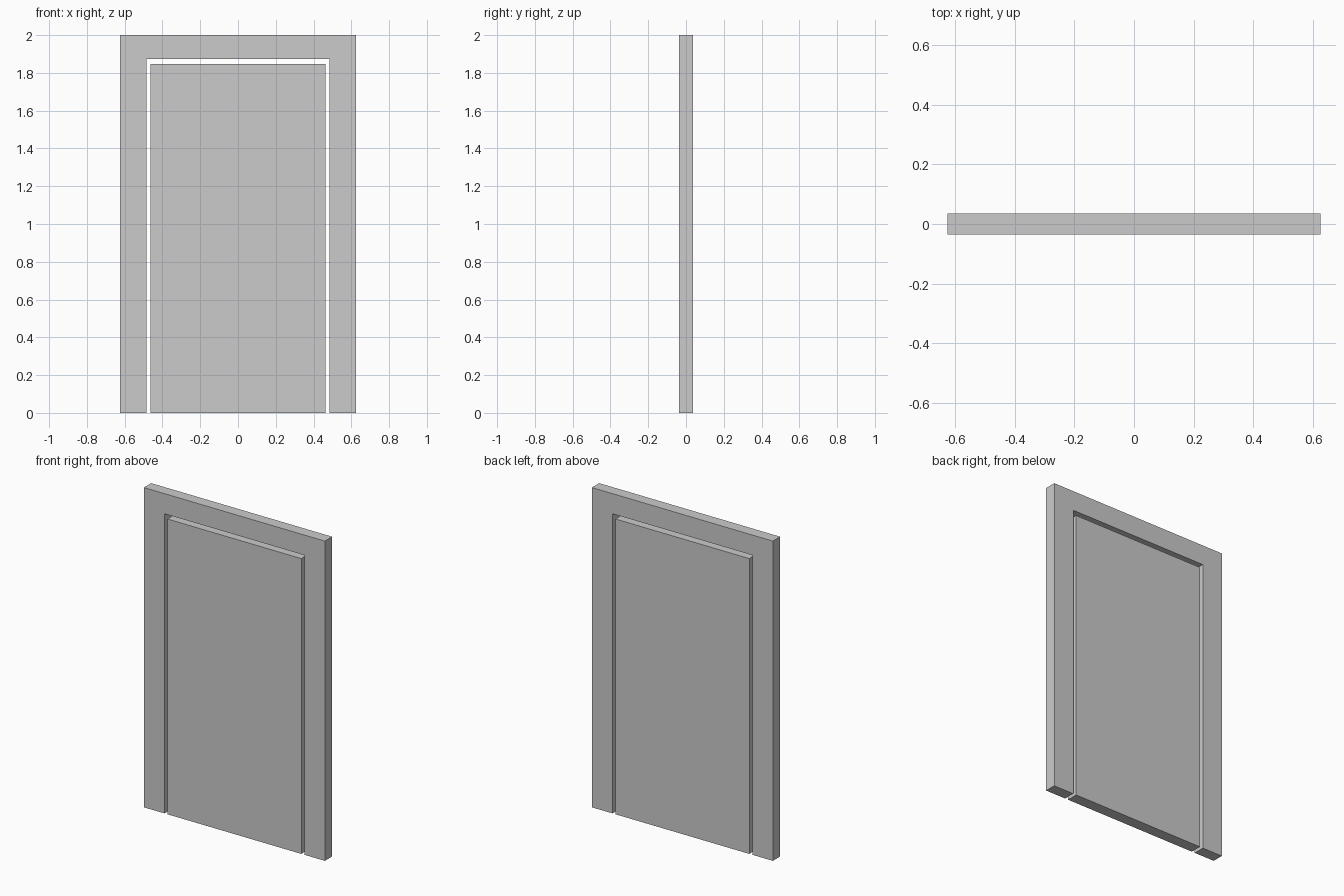
import bpy, bmesh

if "Cube" in bpy.data.objects:
    bpy.data.objects.remove(bpy.data.objects["Cube"])

DEPTH = 0.072          # frame and door leaf are flush on both sides
OUT_X, IN_X, DOOR_X = 0.626, 0.484, 0.463
TOP, IN_TOP, DOOR_TOP = 2.0, 1.874, 1.847


def extrude_profile(name, points):
    """Extrude an x-z outline through the depth, centred on y = 0."""
    bm = bmesh.new()
    face = bm.faces.new([bm.verts.new((x, -DEPTH / 2, z)) for x, z in points])
    ext = bmesh.ops.extrude_face_region(bm, geom=[face])
    moved = [g for g in ext["geom"] if isinstance(g, bmesh.types.BMVert)]
    bmesh.ops.translate(bm, verts=moved, vec=(0, DEPTH, 0))
    bmesh.ops.recalc_face_normals(bm, faces=bm.faces)
    mesh = bpy.data.meshes.new(name)
    bm.to_mesh(mesh)
    bm.free()
    obj = bpy.data.objects.new(name, mesh)
    bpy.context.collection.objects.link(obj)
    return obj


def mirrored(half):
    """Complete a right-hand half outline across x = 0."""
    return half + [(-x, z) for x, z in reversed(half)]


# Door frame: two jambs and a head in one piece, open at the floor
extrude_profile("door_frame", mirrored(
    [(IN_X, IN_TOP), (IN_X, 0), (OUT_X, 0), (OUT_X, TOP)]))

# Door leaf: plain slab with a clearance gap at the sides and top
extrude_profile("door_leaf", mirrored([(DOOR_X, 0), (DOOR_X, DOOR_TOP)]))
